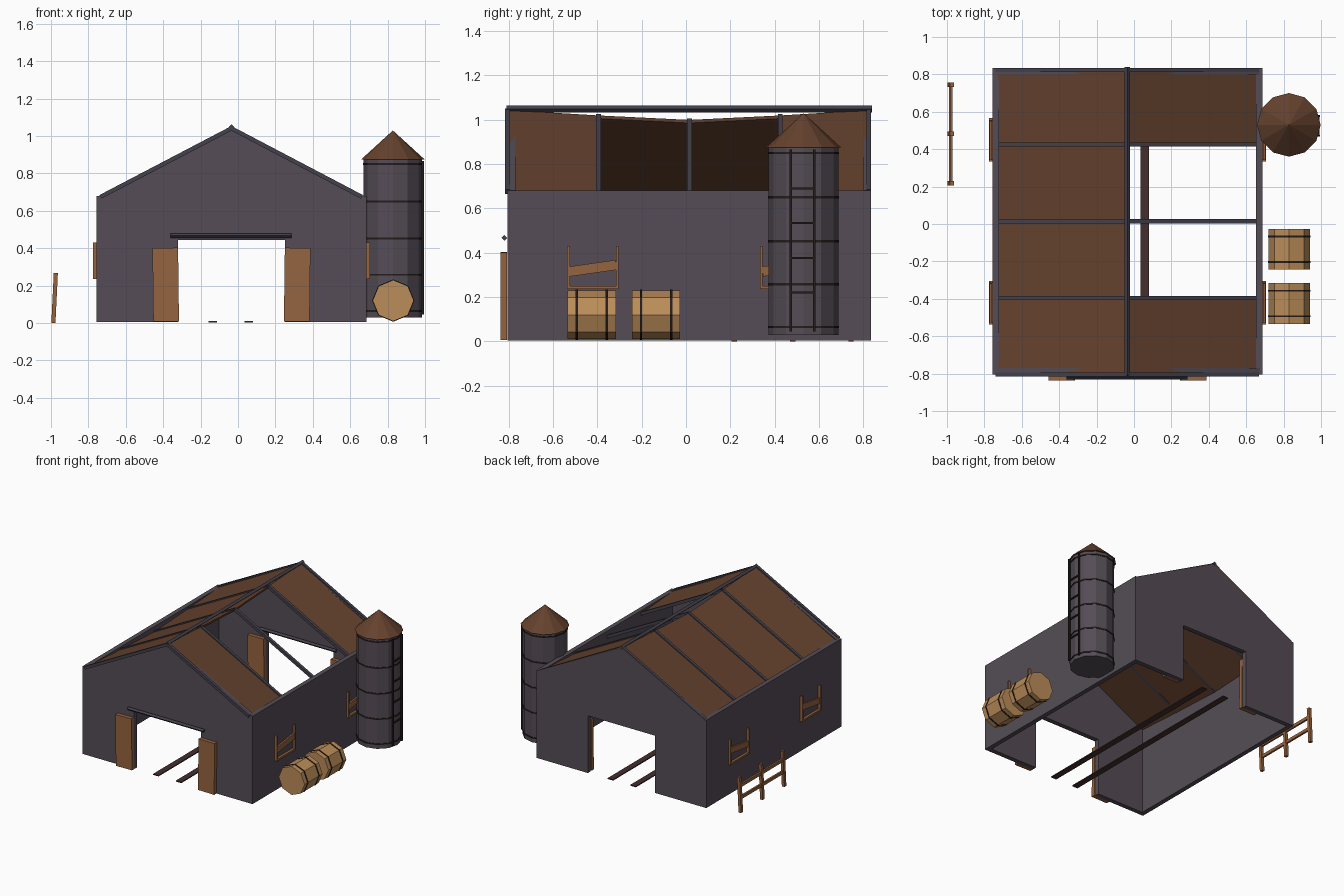
import bpy, bmesh, math
from mathutils import Vector, Matrix

if "Cube" in bpy.data.objects:
    bpy.data.objects.remove(bpy.data.objects["Cube"])


def material(name, rgb):
    m = bpy.data.materials.new(name)
    m.diffuse_color = (*rgb, 1)
    m.use_nodes = True
    m.node_tree.nodes["Principled BSDF"].inputs["Base Color"].default_value = m.diffuse_color
    return m


WALL = material("weathered wall", (0.090, 0.073, 0.092))
TRIM = material("slate trim", (0.057, 0.053, 0.072))
ROOF = material("rust roof", (0.130, 0.054, 0.027))
WOOD = material("door wood", (0.300, 0.125, 0.050))
CASK = material("pale barrel wood", (0.500, 0.265, 0.100))
IRON = material("dark iron", (0.018, 0.012, 0.012))
TRACK = material("floor track", (0.060, 0.027, 0.027))


def obj(name, bm, mat):
    bmesh.ops.recalc_face_normals(bm, faces=bm.faces)
    me = bpy.data.meshes.new(name)
    bm.to_mesh(me)
    bm.free()
    me.materials.append(mat)
    o = bpy.data.objects.new(name, me)
    bpy.context.collection.objects.link(o)
    return o


def box(name, lo, hi, mat, tilt=0, axis='Y'):
    """Axis-aligned box, optionally tilted about its centre."""
    lo, hi = Vector(lo), Vector(hi)
    bm = bmesh.new()
    bmesh.ops.create_cube(bm, size=1, matrix=Matrix.Translation((lo + hi) / 2)
                          @ Matrix.Rotation(math.radians(tilt), 4, axis)
                          @ Matrix.Diagonal((*(hi - lo), 1)))
    return obj(name, bm, mat)


def beam(name, a, b, w, h, mat, roll=0):
    """Square bar running from a to b."""
    a, b = Vector(a), Vector(b)
    d = b - a
    x = d.normalized()
    y = Vector((0, 0, 1)).cross(x)
    y = y.normalized() if y.length > 1e-4 else Vector((0, 1, 0))
    rot = Matrix((x, y, x.cross(y))).transposed().to_4x4()
    bm = bmesh.new()
    bmesh.ops.create_cube(bm, size=1, matrix=Matrix.Translation((a + b) / 2) @ rot
                          @ Matrix.Rotation(math.radians(roll), 4, 'X')
                          @ Matrix.Diagonal((d.length, w, h, 1)))
    return obj(name, bm, mat)


def cone(name, centre, r1, r2, depth, sides, mat, along_y=False):
    bm = bmesh.new()
    rot = Matrix.Rotation(math.radians(90), 4, 'X') if along_y else Matrix()
    bmesh.ops.create_cone(bm, cap_ends=True, segments=sides, radius1=r1, radius2=r2,
                          depth=depth, matrix=Matrix.Translation(centre) @ rot)
    return obj(name, bm, mat)


XL, XR, XC = -0.757, 0.687, -0.035       # barn sides and ridge line
YF, YB, T = -0.805, 0.835, 0.035         # barn front, back, wall thickness
EAVE, RIDGE = 0.672, 1.038
BAYS = [YF + i * 0.41 for i in range(5)]
SAG = [0, 0.025, 0.045, 0.025, 0]        # the old roof sags in the middle

# Side walls
box("left_wall", (XL, YF, 0.005), (XL + T, YB, 0.68), WALL)
box("right_wall", (XR - T, YF, 0.005), (XR, YB, 0.68), WALL)

# Gable walls with doorway, lintel and two open door leaves each
GABLE = [(XL, 0.005), (-0.32, 0.005), (-0.32, 0.445), (0.25, 0.445), (0.25, 0.005),
         (XR, 0.005), (XR, EAVE), (XC, RIDGE), (XL, EAVE)]
for side, y in (("front", YF), ("back", YB - T)):
    bm = bmesh.new()
    f = bm.faces.new([bm.verts.new((x, y, z)) for x, z in GABLE])
    ext = bmesh.ops.extrude_face_region(bm, geom=[f])
    bmesh.ops.translate(bm, vec=(0, T, 0),
                        verts=[v for v in ext['geom'] if isinstance(v, bmesh.types.BMVert)])
    obj(side + "_gable_wall", bm, WALL)
    beam(side + "_lintel", (-0.36, y - 0.014, 0.467), (0.285, y - 0.014, 0.467),
         0.018, 0.018, TRIM, 45)
    box(side + "_left_door", (-0.455, y - 0.032, 0.008), (-0.318, y - 0.003, 0.402), WOOD, -0.7)
    box(side + "_right_door", (0.248, y - 0.032, 0.008), (0.385, y - 0.003, 0.402), WOOD, 0.7)


# Roof panels: full left slope, two missing bays on the right slope
def panel(name, x_eave, i):
    bm = bmesh.new()
    rings = []
    for dz in (0, -0.014):
        rings.append([bm.verts.new((x, BAYS[j], z - SAG[j] + dz))
                      for x, z, j in ((XC, RIDGE + 0.006, i), (XC, RIDGE + 0.006, i + 1),
                                      (x_eave, EAVE + 0.006, i + 1), (x_eave, EAVE + 0.006, i))])
    bm.faces.new(rings[0])
    bm.faces.new(rings[1])
    for k in range(4):
        n = (k + 1) % 4
        bm.faces.new((rings[0][k], rings[0][n], rings[1][n], rings[1][k]))
    obj(name, bm, ROOF)


for i in range(4):
    panel(f"left_roof_panel_{i}", -0.735, i)
    if i in (0, 3):
        panel(f"right_roof_panel_{i}", 0.662, i)

# Rafters and ridge beam
for i, (y, s) in enumerate(zip(BAYS, SAG)):
    y = min(y, YB - 0.011)
    for side, x in (("left", -0.735), ("right", 0.662)):
        beam(f"{side}_rafter_{i}", (x, y, EAVE + 0.003 - s), (XC, y, RIDGE + 0.003 - s),
             0.022, 0.022, TRIM)
beam("ridge_beam", (XC, YF - 0.004, 1.048), (XC, YB + 0.004, 1.048), 0.021, 0.021, TRIM, 45)

# Floor tracks running through the barn
for x in (-0.135, 0.058):
    box("floor_track", (x - 0.023, YF, 0.004), (x + 0.023, YB, 0.012), TRACK)

# Broken window frames on both side walls
for side, x in (("left", XL - 0.009), ("right", XR + 0.009)):
    for yc in (-0.42, 0.45):
        for y in (yc - 0.11, yc + 0.11):
            box(side + "_window_post", (x - 0.01, y - 0.006, 0.24), (x + 0.01, y + 0.006, 0.43), WOOD)
        box(side + "_window_sill", (x - 0.01, yc - 0.116, 0.236), (x + 0.01, yc + 0.116, 0.25), WOOD)
        beam(side + "_window_board", (x, yc - 0.105, 0.315), (x, yc + 0.105, 0.345),
             0.012, 0.045, WOOD)

# Leaning fence
for y in (0.218, 0.482, 0.744):
    beam("fence_post", (-0.987, y, 0.0), (-0.974, y, 0.268), 0.024, 0.022, WOOD)
for z in (0.11, 0.2):
    x = -0.987 + 0.05 * z
    box("fence_rail", (x - 0.007, 0.21, z - 0.012), (x + 0.007, 0.752, z + 0.012), WOOD)

# Silo with hoops and ladder
SX, SY = 0.828, 0.53
cone("silo_body", (SX, SY, 0.455), 0.157, 0.157, 0.85, 12, WALL)
cone("silo_roof", (SX, SY, 0.952), 0.17, 0, 0.155, 12, ROOF)
for z in (0.065, 0.258, 0.452, 0.65, 0.85):
    cone("silo_hoop", (SX, SY, z), 0.161, 0.161, 0.01, 12, IRON)
for y in (0.472, 0.578):
    box("ladder_rail", (0.982, y - 0.005, 0.045), (0.994, y + 0.005, 0.865), IRON)
for z in (0.22, 0.376, 0.534, 0.69):
    box("ladder_rung", (0.984, 0.472, z - 0.005), (0.993, 0.578, z + 0.005), IRON)

# Two eight-sided barrels lying on their sides
for y in (-0.425, -0.135):
    cone("barrel", (0.83, y, 0.12), 0.11, 0.11, 0.218, 8, CASK, True)
    for d in (-0.068, 0.068):
        cone("barrel_hoop", (0.83, y + d, 0.12), 0.113, 0.113, 0.01, 8, IRON, True)
